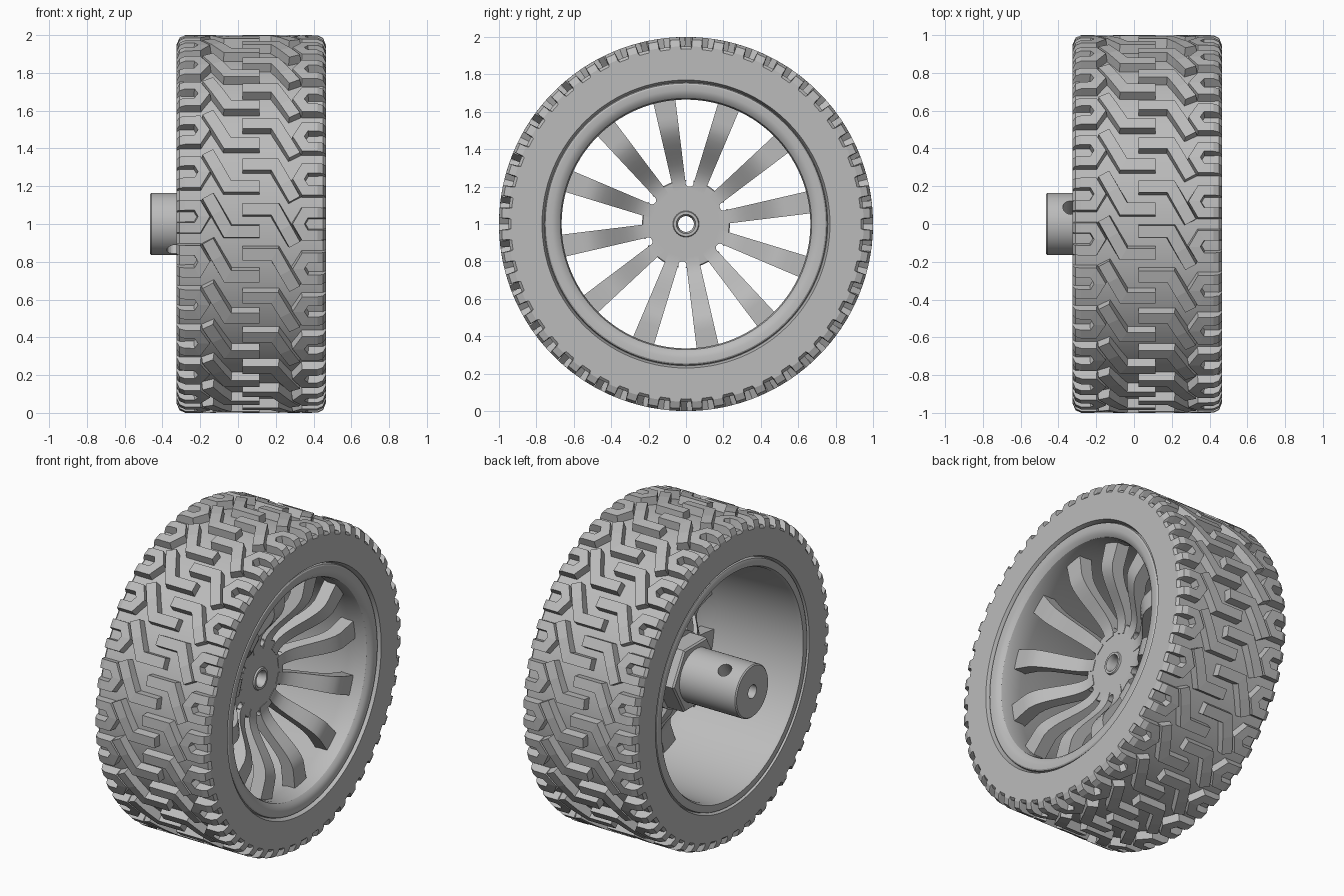
import bpy, bmesh, math
from mathutils import Vector, Matrix

if "Cube" in bpy.data.objects:
    bpy.data.objects.remove(bpy.data.objects["Cube"])

grey = bpy.data.materials.new("plain grey")
grey.use_nodes = True
grey.diffuse_color = (0.5, 0.5, 0.5, 1)
grey.node_tree.nodes["Principled BSDF"].inputs["Base Color"].default_value = (0.5, 0.5, 0.5, 1)

TAU = 2 * math.pi
MID = 0.07      # middle of the tyre along the axle
HALF = 0.395    # half the tyre width


def polar(x, r, a):
    """Point around the axle; angle 0 is the front, rising upwards."""
    return Vector((x, -r * math.cos(a), 1 + r * math.sin(a)))


def finish(name, bm, smooth=True):
    bmesh.ops.recalc_face_normals(bm, faces=bm.faces)
    mesh = bpy.data.meshes.new(name)
    bm.to_mesh(mesh)
    bm.free()
    mesh.materials.append(grey)
    ob = bpy.data.objects.new(name, mesh)
    bpy.context.collection.objects.link(ob)
    if smooth:
        bpy.ops.object.select_all(action='DESELECT')
        ob.select_set(True)
        bpy.context.view_layer.objects.active = ob
        bpy.ops.object.shade_smooth_by_angle(angle=math.radians(30))
    return ob


def skin(bm, rings, closed=False):
    """Join rings of points with quads, capping the ends of open strips."""
    vs = [[bm.verts.new(p) for p in ring] for ring in rings]
    n, k = len(vs), len(vs[0])
    for i in range(n if closed else n - 1):
        a, b = vs[i], vs[(i + 1) % n]
        for j in range(k):
            bm.faces.new((a[j], a[(j + 1) % k], b[(j + 1) % k], b[j]))
    if not closed:
        bm.faces.new(vs[0])
        bm.faces.new(vs[-1])


def lathe(name, profile, steps=112):
    bm = bmesh.new()
    skin(bm, [[polar(x, r, TAU * i / steps) for x, r in profile] for i in range(steps)], True)
    return finish(name, bm)


def cut(target, start, end, radius):
    """Drill a round hole between two points."""
    axis = end - start
    m = Matrix.Translation((start + end) / 2) @ axis.to_track_quat('Z', 'Y').to_matrix().to_4x4()
    bm = bmesh.new()
    bmesh.ops.create_cone(bm, cap_ends=True, segments=24, radius1=radius, radius2=radius,
                          depth=axis.length, matrix=m)
    cutter = finish("cutter", bm, False)
    cutter.hide_render = True
    mod = target.modifiers.new("hole", 'BOOLEAN')
    mod.operation, mod.object, mod.solver = 'DIFFERENCE', cutter, 'EXACT'
    bpy.context.view_layer.objects.active = target
    bpy.ops.object.modifier_apply(modifier=mod.name)
    bpy.data.objects.remove(cutter)


# Tyre carcass with flat side walls
lo, hi = MID - HALF, MID + HALF
lathe("tyre", [(lo, 0.77), (lo, 0.935), (lo + 0.015, 0.95), (hi - 0.015, 0.95),
               (hi, 0.935), (hi, 0.77), (hi - 0.05, 0.75), (lo + 0.05, 0.75)])

# Rim barrel with a rounded lip on the open face
lathe("rim", [(lo + 0.025, 0.775), (lo + 0.025, 0.76), (lo + 0.005, 0.755), (lo, 0.745),
              (lo, 0.71), (lo + 0.02, 0.70), (0.25, 0.68), (0.30, 0.665), (0.40, 0.665),
              (0.43, 0.672), (0.447, 0.69), (0.455, 0.715), (0.455, 0.745),
              (0.45, 0.753), (0.435, 0.757), (0.435, 0.775)])


# Tread blocks
def crown(u):
    """Tread radius across the width, rounding off at the shoulders."""
    over = max(0, abs(u) - HALF + 0.05)
    return 0.95 + math.sqrt(max(0, 0.05 ** 2 - over ** 2))


def block(bm, path, half, angle):
    """Raised strip along a path of (across, along) points."""
    pts = [Vector(p) for p in path]
    rings = []
    for i, p in enumerate(pts):
        d0 = (p - pts[max(i - 1, 0)]).normalized()
        d1 = (pts[min(i + 1, len(pts) - 1)] - p).normalized()
        d = (d0 + d1).normalized()
        side = Vector((-d.y, d.x)) / max(0.5, d.dot(d1 if i == 0 else d0))
        ring = []
        for s, foot in ((-1, True), (-1, False), (1, False), (1, True)):
            q = p + side * s * (half + (0.008 if foot else 0))
            u = max(-HALF, min(HALF, q.x))
            r = 0.93 if foot else max(0.935, crown(u))
            ring.append(polar(MID + u, r, angle + q.y))
        rings.append(ring)
    skin(bm, rings)


hook = [(-0.23, 0.13), (-0.18, 0.04), (-0.125, -0.06), (-0.05, -0.06), (0.045, -0.06)]
edge = [(-HALF, 0.06), (-0.38, 0.06), (-0.35, 0.06), (-0.285, 0.06)]
claw = edge + [(-0.25, 0)] + [(x, -y) for x, y in reversed(edge)]
COUNT = 26
bm = bmesh.new()
for k in range(COUNT):
    a = 0.02 + TAU * k / COUNT
    for s in (1, -1):
        block(bm, [(x * s, y * s) for x, y in hook], 0.032, a)
        block(bm, [(x * s, (y + 0.02) * s) for x, y in claw], 0.027, a)
finish("tread_blocks", bm, False)

# Hub: axle sleeve and round face plate with a centre bore
hub = lathe("hub", [(-0.465, 0.042), (-0.465, 0.158), (-0.458, 0.165), (0.05, 0.165),
                    (0.05, 0.235), (0.15, 0.235), (0.155, 0.23), (0.155, 0.07),
                    (0.165, 0.066), (0.165, 0.052), (0.14, 0.042)], 72)
across = Vector((0, 0.545, 0.84)) * 0.3
centre = Vector((-0.335, 0, 1))
cut(hub, centre - across, centre + across, 0.042)

# Hexagonal collar behind the face plate
lathe("hex_collar", [(-0.07, 0.10), (-0.07, 0.215), (-0.06, 0.225), (0.07, 0.225), (0.07, 0.10)], 6)


# Dished spokes in six pairs, with a round slot end in each pair
def spoke_front(r):
    t = max(0, min(1, (r - 0.21) / 0.34))
    return 0.158 + 0.20 * t * t * (3 - 2 * t)


bm = bmesh.new()
for k in range(12):
    a = math.radians(10 + 30 * k)
    out = Vector((0, math.cos(a), math.sin(a)))
    side = Vector((0, -out.z, out.y))
    rings = []
    for i in range(15):
        r = 0.18 + 0.495 * i / 14
        half = 0.034 + 0.026 * i / 14
        x = spoke_front(r)
        base = Vector((0, 0, 1)) + out * r
        rings.append([base + side * s * half + Vector((x - d, 0, 0))
                      for s, d in ((-1, 0), (1, 0), (1, 0.085), (-1, 0.085))])
    skin(bm, rings)
finish("spokes", bm)

for k in range(6):
    a = math.radians(25 + 60 * k)
    p = Vector((0, 0.222 * math.cos(a), 1 + 0.222 * math.sin(a)))
    cut(hub, p + Vector((0.02, 0, 0)), p + Vector((0.2, 0, 0)), 0.022)
bpy.ops.object.select_all(action='DESELECT')
hub.select_set(True)
bpy.context.view_layer.objects.active = hub
bpy.ops.object.shade_smooth_by_angle(angle=math.radians(30))
